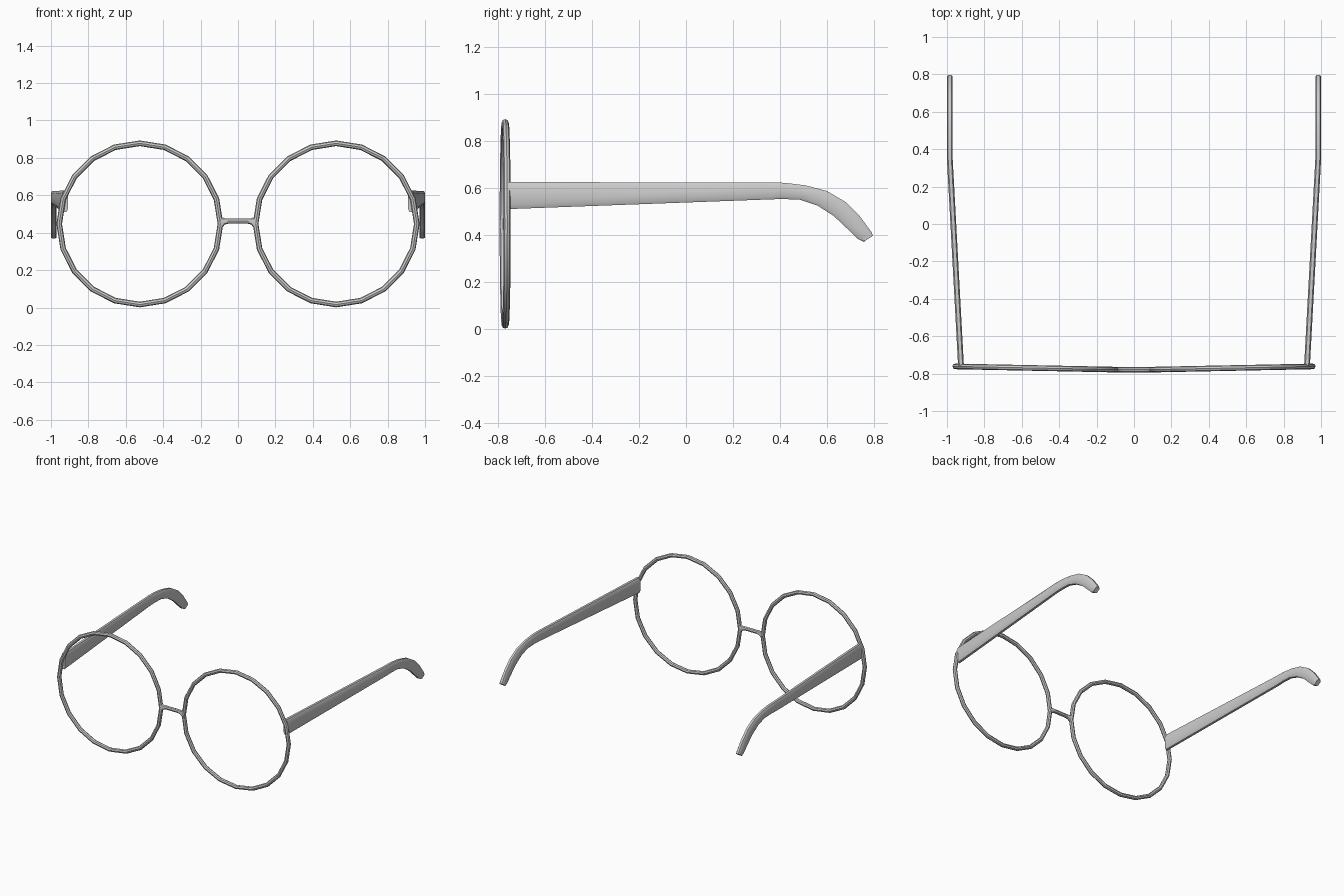
import bpy, bmesh, math
from mathutils import Vector

if "Cube" in bpy.data.objects:
    bpy.data.objects.remove(bpy.data.objects["Cube"])


def finish(obj, mirror):
    bpy.ops.object.select_all(action='DESELECT')
    obj.select_set(True)
    bpy.context.view_layer.objects.active = obj
    bpy.ops.object.shade_smooth_by_angle(angle=math.radians(35))
    if mirror:
        obj.modifiers.new("mirror", 'MIRROR').use_axis[0] = True


def loft(name, sections, profile, mirror):
    """Skin a profile through sections of (centre, side vector, up vector)."""
    bm = bmesh.new()
    rings = [[bm.verts.new(c + u * s + v * t) for s, t in profile]
             for c, u, v in sections]
    n = len(profile)
    for a, b in zip(rings, rings[1:]):
        for i in range(n):
            j = (i + 1) % n
            bm.faces.new((a[i], a[j], b[j], b[i]))
    bm.faces.new(rings[0][::-1])
    bm.faces.new(rings[-1])
    bmesh.ops.recalc_face_normals(bm, faces=bm.faces)
    mesh = bpy.data.meshes.new(name)
    bm.to_mesh(mesh)
    bm.free()
    obj = bpy.data.objects.new(name, mesh)
    bpy.context.collection.objects.link(obj)
    finish(obj, mirror)


# Lens rims: 20-sided rings, angled slightly backwards towards the outside
bpy.ops.mesh.primitive_torus_add(major_segments=20, minor_segments=8,
                                 major_radius=0.431, minor_radius=0.015,
                                 location=(0.525, -0.77, 0.447),
                                 rotation=(math.pi / 2, 0, 0.02))
rim = bpy.context.object
rim.name = "lens_rim"
bpy.ops.object.transform_apply(location=True, rotation=True, scale=True)
finish(rim, True)

# Nose bridge: slim bar flaring where it meets the rims
octagon = [(math.cos(i * math.pi / 4), math.sin(i * math.pi / 4)) for i in range(8)]
half = [(0.103, 0.445, 0.048), (0.088, 0.452, 0.032),
        (0.072, 0.460, 0.017), (0.05, 0.463, 0.014)]
stations = [(-x, z, h) for x, z, h in half] + half[::-1]
loft("nose_bridge",
     [(Vector((x, -0.779, z)), Vector((0, 0.014, 0)), Vector((0, 0, h)))
      for x, z, h in stations], octagon, False)

# Temples: top and bottom edge points in side view (y, z, y, z)
edges = [(-0.757, 0.625, -0.757, 0.510), (0.35, 0.623, 0.35, 0.551),
         (0.42, 0.622, 0.41, 0.553), (0.51, 0.611, 0.485, 0.550),
         (0.60, 0.587, 0.56, 0.525), (0.68, 0.540, 0.63, 0.480),
         (0.74, 0.480, 0.685, 0.428), (0.79, 0.412, 0.733, 0.382),
         (0.796, 0.397, 0.757, 0.370)]
temple_profile = [(1, 0.7), (0.55, 1), (-0.55, 1), (-1, 0.7),
                  (-1, -0.7), (-0.55, -1), (0.55, -1), (1, -0.7)]
sections = []
for ty, tz, by, bz in edges:
    y = (ty + by) / 2
    x = min(0.985, 0.925 + 0.06 * (y + 0.757) / 1.107)
    sections.append((Vector((x, y, (tz + bz) / 2)), Vector((0.0155, 0, 0)),
                     Vector((0, ty - by, tz - bz)) / 2))
loft("temple", sections, temple_profile, True)
